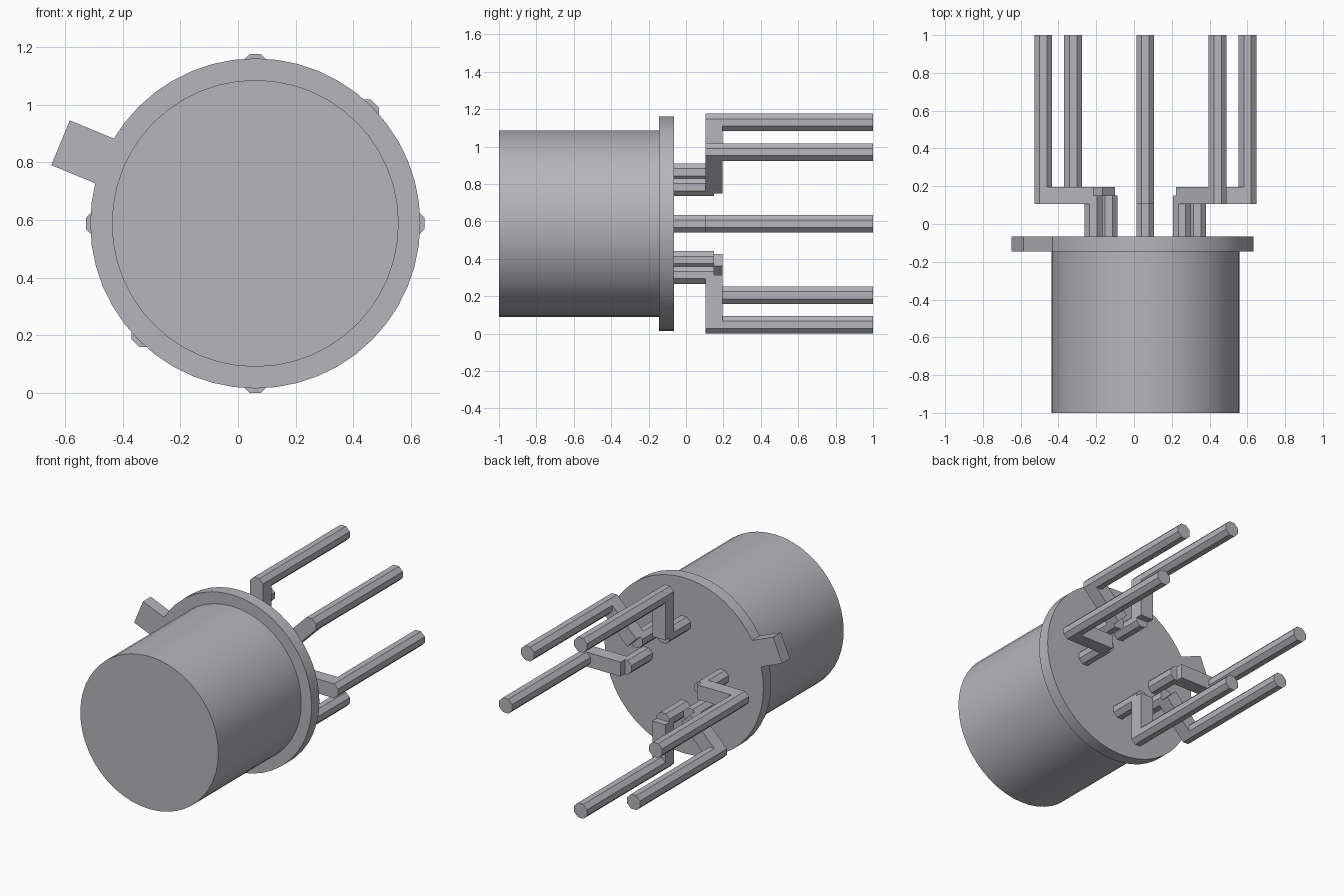
import bpy, bmesh
from math import radians, cos, sin, sqrt, pi

cube = bpy.data.objects.get("Cube")
if cube:
    bpy.data.objects.remove(cube, do_unlink=True)

CX, CZ = 0.06, 0.588          # axis of the can
PIN = 0.047                   # half width of the leads

metal = bpy.data.materials.new("grey metal")
metal.use_nodes = True
grey = (0.47, 0.46, 0.49, 1)
metal.diffuse_color = grey
metal.node_tree.nodes["Principled BSDF"].inputs["Base Color"].default_value = grey


def prism(name, outline, y0, y1, smooth=False):
    """Extrude a closed (x, z) outline along y."""
    bm = bmesh.new()
    face = bm.faces.new([bm.verts.new((CX + x, y0, CZ + z)) for x, z in outline])
    ext = bmesh.ops.extrude_face_region(bm, geom=[face], use_keep_orig=True)
    moved = [v for v in ext["geom"] if isinstance(v, bmesh.types.BMVert)]
    bmesh.ops.translate(bm, verts=moved, vec=(0, y1 - y0, 0))
    bmesh.ops.recalc_face_normals(bm, faces=bm.faces)
    mesh = bpy.data.meshes.new(name)
    bm.to_mesh(mesh)
    bm.free()
    mesh.materials.append(metal)
    obj = bpy.data.objects.new(name, mesh)
    bpy.context.collection.objects.link(obj)
    if smooth:
        bpy.ops.object.select_all(action="DESELECT")
        obj.select_set(True)
        bpy.context.view_layer.objects.active = obj
        bpy.ops.object.shade_smooth_by_angle(angle=radians(30))
    return obj


def turn(points, angle):
    c, s = cos(angle), sin(angle)
    return [(x * c - z * s, x * s + z * c) for x, z in points]


def ring(radius, count, start=0.0):
    return [(radius * cos(start + 2 * pi * i / count),
             radius * sin(start + 2 * pi * i / count)) for i in range(count)]


# Can
prism("can", ring(0.498, 48), -1, -0.145, True)

# Flange with its locating tab in one outline
R, HALF = 0.573, 0.084
root = sqrt(R * R - HALF * HALF)
rim = ring(R, 48)[2:-1]
tab = [(root, -HALF), (0.732, -HALF), (0.732, HALF), (root, HALF)]
prism("flange", turn(tab + rim, radians(157.5)), -0.145, -0.065, True)


# Bent leads: stub, radial arm and long pin
def octagon(radius, angle):
    cx, cz = radius * cos(angle), radius * sin(angle)
    return [(cx + x, cz + z) for x, z in ring(PIN / cos(pi / 8), 8, pi / 8)]


INNER, OUTER = 0.275, 0.541
for n, degrees in enumerate((0, 45, 90, 180, 225, 270), 1):
    a = radians(degrees)
    arm = [(INNER, -PIN), (OUTER, -PIN), (OUTER, PIN), (INNER, PIN)]
    prism(f"lead_stub_{n}", octagon(INNER, a), -0.065, 0.15)
    prism(f"lead_arm_{n}", turn(arm, a), 0.105, 0.195)
    prism(f"lead_pin_{n}", octagon(OUTER, a), 0.105, 1)
